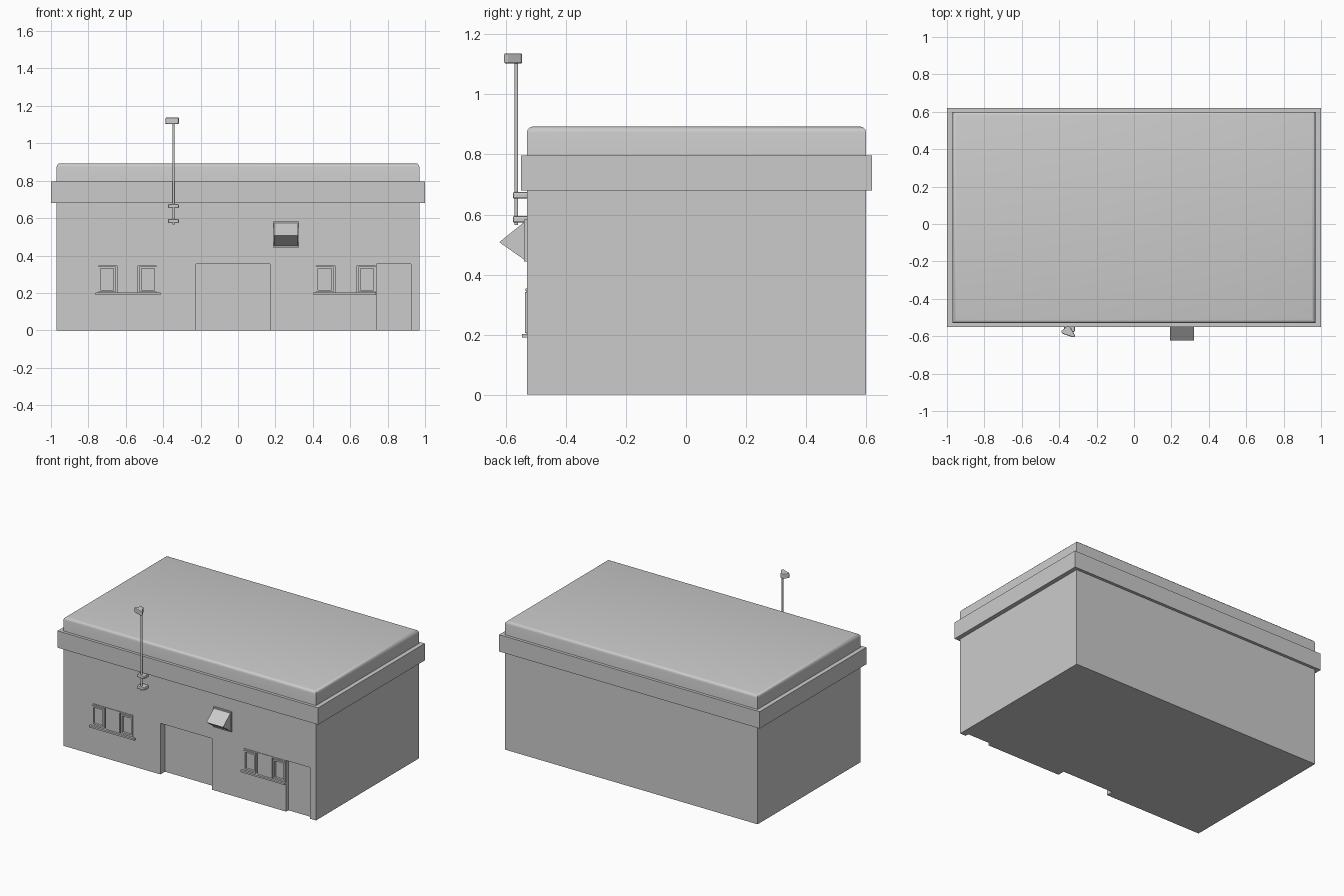
import bpy, bmesh, math
from mathutils import Vector

if "Cube" in bpy.data.objects:
    bpy.data.objects.remove(bpy.data.objects["Cube"])

FRONT = -0.53


def link(name, bm):
    bmesh.ops.recalc_face_normals(bm, faces=bm.faces)
    me = bpy.data.meshes.new(name)
    bm.to_mesh(me)
    bm.free()
    ob = bpy.data.objects.new(name, me)
    bpy.context.scene.collection.objects.link(ob)
    return ob


def box(name, x0, x1, y0, y1, z0, z1):
    bm = bmesh.new()
    bmesh.ops.create_cube(bm, size=1)
    for v in bm.verts:
        v.co = Vector(((x0, x1)[v.co.x > 0], (y0, y1)[v.co.y > 0], (z0, z1)[v.co.z > 0]))
    return link(name, bm)


def prism(name, points, direction):
    bm = bmesh.new()
    face = bm.faces.new([bm.verts.new(p) for p in points])
    out = bmesh.ops.extrude_face_region(bm, geom=[face])
    moved = [g for g in out["geom"] if isinstance(g, bmesh.types.BMVert)]
    bmesh.ops.translate(bm, verts=moved, vec=direction)
    return link(name, bm)


def bevel(ob, width, segments):
    m = ob.modifiers.new("Bevel", 'BEVEL')
    m.width, m.segments = width, segments


def recess(ob, x0, x1, z0, z1, depth):
    cutter = box("recess_cutter", x0, x1, FRONT - 0.1, FRONT + depth, z0, z1)
    cutter.hide_render = True
    m = ob.modifiers.new("Recess", 'BOOLEAN')
    m.operation, m.solver, m.object = 'DIFFERENCE', 'EXACT', cutter
    bpy.context.view_layer.objects.active = ob
    bpy.ops.object.modifier_apply(modifier=m.name)
    bpy.data.objects.remove(cutter)


# Main walls with recessed entrance, side door and window openings
walls = box("walls", -0.97, 0.97, FRONT, 0.60, 0, 0.70)
recess(walls, -0.225, 0.17, -0.1, 0.355, 0.05)
recess(walls, 0.74, 0.925, -0.1, 0.355, 0.025)

# Overhanging band and roof block with softened top edges
box("cornice_band", -1, 1, -0.55, 0.62, 0.68, 0.797)
bm = bmesh.new()
bmesh.ops.create_cube(bm, size=1)
for v in bm.verts:
    v.co = Vector((v.co.x * 1.94, v.co.y * 1.13 + 0.035, 0.893 if v.co.z > 0 else 0.70))
top = [e for e in bm.edges if all(v.co.z > 0.8 for v in e.verts)]
bmesh.ops.bevel(bm, geom=top, offset=0.02, segments=3, profile=0.5, affect='EDGES')
roof = link("roof_block", bm)
roof.select_set(True)
bpy.context.view_layer.objects.active = roof
bpy.ops.object.shade_smooth_by_angle(angle=math.radians(35))
roof.select_set(False)


# Windows: two framed side sashes, a fixed middle pane, lintel and sill
def sash(name, x0, x1, z0, z1, t=0.011):
    y0, y1 = FRONT - 0.006, FRONT + 0.012
    box(name + "_left_stile", x0, x0 + t, y0, y1, z0, z1)
    box(name + "_right_stile", x1 - t, x1, y0, y1, z0, z1)
    box(name + "_bottom_rail", x0 + t, x1 - t, y0, y1, z0, z0 + t)
    box(name + "_top_rail", x0 + t, x1 - t, y0, y1, z1 - t, z1)


def window(name, x0, x1):
    recess(walls, x0, x1, 0.20, 0.345, 0.010)
    w = 0.092
    sash(name + "_left_sash", x0, x0 + w, 0.205, 0.342)
    sash(name + "_right_sash", x1 - w, x1, 0.205, 0.342)
    box(name + "_middle_pane", x0 + w + 0.01, x1 - w - 0.01, FRONT - 0.001, FRONT + 0.015, 0.20, 0.35)
    box(name + "_lintel", x0, x1, FRONT - 0.004, FRONT + 0.015, 0.345, 0.354)
    box(name + "_sill", x0 - 0.015, min(x1 + 0.02, 0.738), FRONT - 0.016, FRONT + 0.015, 0.19, 0.202)


window("left_window", -0.747, -0.435)
window("right_window", 0.418, 0.735)

# Wedge shaped vent hood on a wall plate
box("vent_plate", 0.187, 0.325, FRONT - 0.01, FRONT + 0.01, 0.443, 0.583)
prism("vent_hood", [(0.192, FRONT - 0.005, 0.578), (0.192, -0.622, 0.508),
                    (0.192, FRONT - 0.005, 0.447)], (0.128, 0, 0))

# Mast with two wall brackets and a triangular lamp head
bm = bmesh.new()
bmesh.ops.create_cone(bm, cap_ends=True, segments=12, radius1=0.006, radius2=0.006, depth=0.555)
bmesh.ops.translate(bm, verts=bm.verts, vec=(-0.345, -0.565, 0.8425))
mast = link("mast", bm)
for i, z in enumerate((0.584, 0.664)):
    b = box(f"mast_bracket_{i + 1}", -0.374, -0.316, -0.577, FRONT + 0.005, z - 0.011, z + 0.011)
    bevel(b, 0.006, 2)
head = prism("lamp_head", [(-0.390, -0.574, 1.103), (-0.384, -0.586, 1.103), (-0.322, -0.607, 1.103),
                           (-0.314, -0.598, 1.103), (-0.342, -0.548, 1.103), (-0.358, -0.545, 1.103)],
             (0, 0, 0.034))
bevel(head, 0.005, 2)
